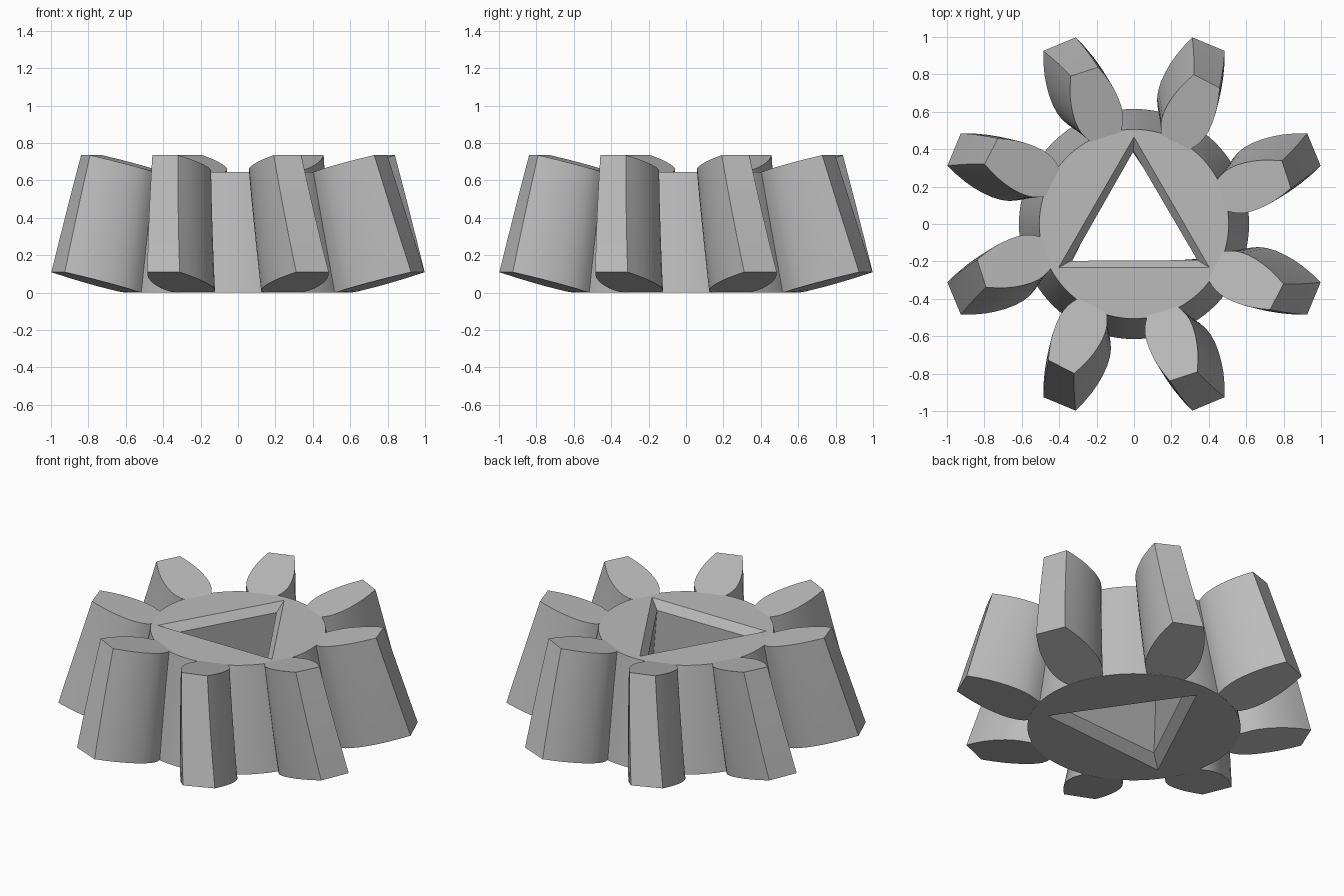
import bpy, bmesh, math
from mathutils import Matrix

HEIGHT, TAPER, TWIST = 0.645, 0.823, math.radians(-4.5)
ROOT, SLOPE, TEETH = 0.615, 0.256, 8

if "Cube" in bpy.data.objects:
    bpy.data.objects.remove(bpy.data.objects["Cube"])

grey = bpy.data.materials.new("plain grey")
grey.use_nodes = True
grey.diffuse_color = (0.5, 0.5, 0.5, 1)
grey.node_tree.nodes["Principled BSDF"].inputs["Base Color"].default_value = (0.5, 0.5, 0.5, 1)


def ring(bm, points):
    return [bm.verts.new(p) for p in points]


def bridge(bm, a, b):
    for i in range(len(a)):
        j = (i + 1) % len(a)
        bm.faces.new((a[i], a[j], b[j], b[i]))


def polygon(radius, z, count, start=0.0):
    steps = [start + math.tau * i / count for i in range(count)]
    return [(radius * math.cos(a), radius * math.sin(a), z) for a in steps]


def finish(name, bm, angle=30):
    bmesh.ops.recalc_face_normals(bm, faces=bm.faces)
    mesh = bpy.data.meshes.new(name)
    bm.to_mesh(mesh)
    bm.free()
    mesh.materials.append(grey)
    obj = bpy.data.objects.new(name, mesh)
    bpy.context.collection.objects.link(obj)
    bpy.ops.object.select_all(action="DESELECT")
    obj.select_set(True)
    bpy.context.view_layer.objects.active = obj
    bpy.ops.object.shade_smooth_by_angle(angle=math.radians(angle))
    return obj


# Tapered hub with a chamfered, slightly twisted triangular bore
bm = bmesh.new()
low = ring(bm, polygon(ROOT, 0, 96))
high = ring(bm, polygon(ROOT * TAPER, HEIGHT, 96))
bridge(bm, low, high)
bore = []
for radius, z in ((0.515, 0), (0.42, 0.06), (0.39, HEIGHT - 0.05), (0.465, HEIGHT)):
    turn = math.pi / 2 - TWIST * (1 - z / HEIGHT)
    bore.append(ring(bm, polygon(radius, z, 3, turn)))
for a, b in zip(bore, bore[1:]):
    bridge(bm, a, b)
for outer, inner in ((low, bore[0]), (high, bore[-1])):
    edges = []
    for loop in (outer, inner):
        edges += [bm.edges.get((loop[i - 1], loop[i])) for i in range(len(loop))]
    bmesh.ops.triangle_fill(bm, edges=edges, use_beauty=True)
finish("hub", bm, 20)

# One side of the tooth outline: distance from the axis, half width
flank = [(0.595, 0.103), (0.63, 0.125), (0.665, 0.142), (0.705, 0.153), (0.755, 0.158),
         (0.81, 0.156), (0.865, 0.149), (0.92, 0.137), (0.98, 0.118), (1.041, 0.094)]
outline = [(r, -w) for r, w in flank] + [(r, w) for r, w in reversed(flank)]

# Twisted, tapering teeth around the hub
bm = bmesh.new()
LEVELS = 8
for tooth in range(TEETH):
    base = math.tau * (tooth + 0.5) / TEETH
    rings = []
    for level in range(LEVELS + 1):
        t = level / LEVELS
        scale = 1 + (TAPER - 1) * t
        spin = Matrix.Rotation(base + TWIST * t, 3, "Z")
        points = []
        for r, w in outline:
            lift = max(0, (r - ROOT) * SLOPE)
            p = spin @ Matrix.Scale(scale, 3) @ Matrix.Identity(3).col[0] * 0
            p.x, p.y, p.z = r * scale, w * scale, HEIGHT * t + lift * scale
            points.append(spin @ p)
        rings.append(ring(bm, points))
    for a, b in zip(rings, rings[1:]):
        bridge(bm, a, b)
    bm.faces.new(rings[0])
    bm.faces.new(rings[-1])
finish("teeth", bm, 25)
